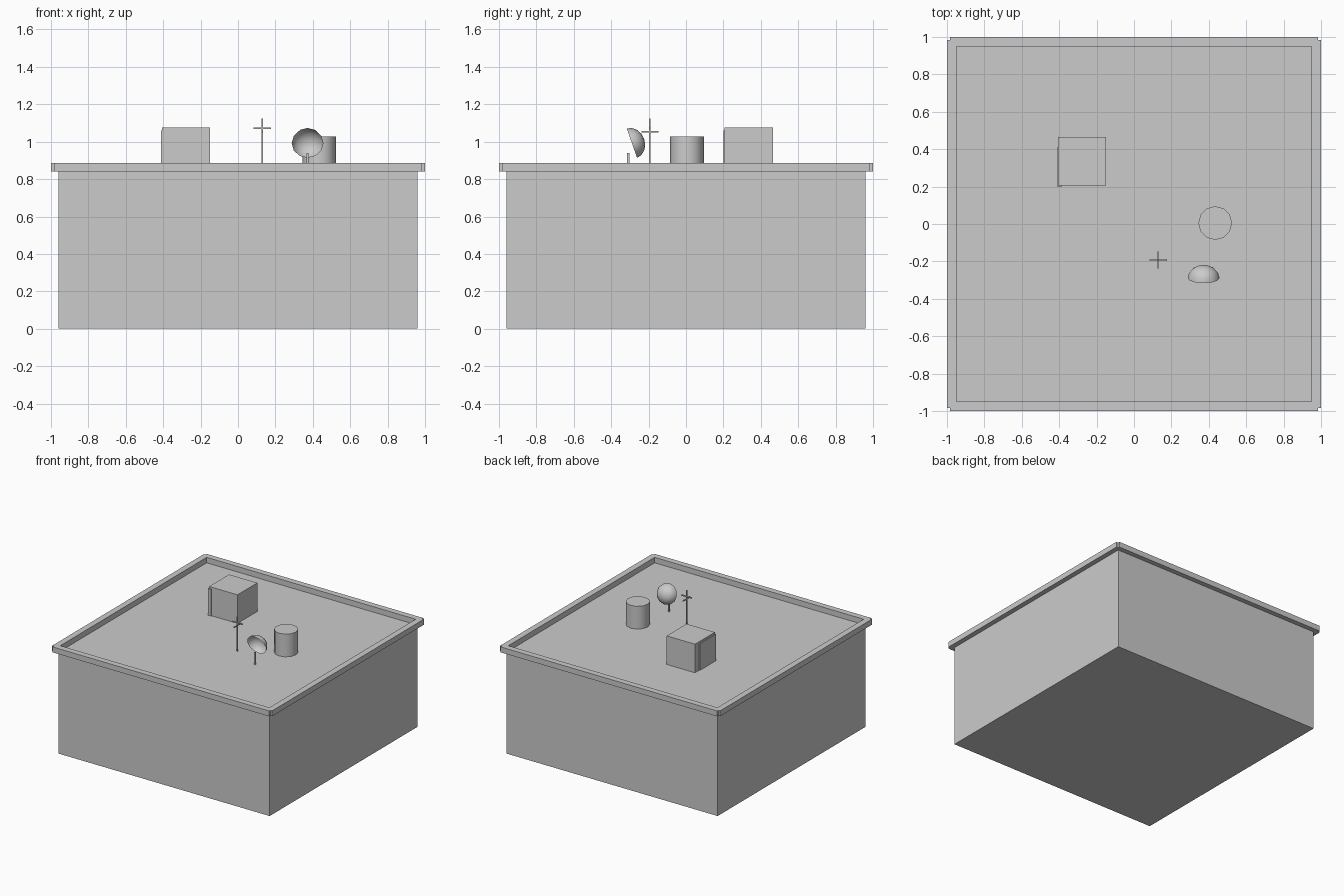
import bpy, bmesh, math
from mathutils import Matrix, Vector

if "Cube" in bpy.data.objects:
    bpy.data.objects.remove(bpy.data.objects["Cube"])

FLOOR = 0.84  # roof level


def finish(name, bm, smooth=False):
    bmesh.ops.recalc_face_normals(bm, faces=bm.faces)
    me = bpy.data.meshes.new(name)
    bm.to_mesh(me)
    bm.free()
    ob = bpy.data.objects.new(name, me)
    bpy.context.collection.objects.link(ob)
    if smooth:
        bpy.ops.object.select_all(action='DESELECT')
        bpy.context.view_layer.objects.active = ob
        ob.select_set(True)
        bpy.ops.object.shade_smooth_by_angle(angle=math.radians(40))
    return ob


def box(name, lo, hi):
    lo, hi = Vector(lo), Vector(hi)
    bm = bmesh.new()
    bmesh.ops.create_cube(bm, size=1, matrix=Matrix.Translation((lo + hi) / 2)
                          @ Matrix.Diagonal((*(hi - lo), 1)))
    return finish(name, bm)


# main building block
box("building_body", (-0.96, -0.96, 0), (0.96, 0.96, FLOOR))

# parapet: square ring with small notched outer corners
bm = bmesh.new()
n = 0.984
corner = [(1, n), (n, n), (n, 1)]
outer = [Matrix.Rotation(i * math.pi / 2, 3, 'Z') @ Vector((x, y, FLOOR))
         for i in range(4) for x, y in corner]
inner = [Vector((x, y, FLOOR)) for x, y in
         [(0.95, 0.95), (-0.95, 0.95), (-0.95, -0.95), (0.95, -0.95)]]
edges = []
for loop in (outer, inner):
    vs = [bm.verts.new(p) for p in loop]
    edges += [bm.edges.new((vs[i - 1], vs[i])) for i in range(len(vs))]
bmesh.ops.triangle_fill(bm, edges=edges, use_beauty=True, normal=(0, 0, 1))
ext = bmesh.ops.extrude_face_region(bm, geom=bm.faces[:], use_keep_orig=True)
bmesh.ops.translate(bm, vec=(0, 0, 0.045),
                    verts=[g for g in ext["geom"] if isinstance(g, bmesh.types.BMVert)])
finish("parapet", bm)

# rooftop hut with a thin door panel
box("roof_hut", (-0.407, 0.207, FLOOR), (-0.15, 0.465, 1.075))
box("hut_door", (-0.413, 0.20, FLOOR), (-0.385, 0.41, 1.06))

# water tank
bm = bmesh.new()
bmesh.ops.create_cone(bm, cap_ends=True, segments=12, radius1=0.09, radius2=0.09,
                      depth=0.187, matrix=Matrix.Translation((0.434, 0.005, FLOOR + 0.0935)))
finish("water_tank", bm, True)

# antenna mast and two crossed bars
t = 0.004
ax, ay = 0.13, -0.193
box("antenna_mast", (ax - t, ay - t, FLOOR), (ax + t, ay + t, 1.123))
box("antenna_bar_x", (ax - 0.046, ay - t, 1.068), (ax + 0.046, ay + t, 1.076))
box("antenna_bar_y", (ax - t, ay - 0.046, 1.048), (ax + t, ay + 0.046, 1.056))

# dish: open half-sphere facing front and slightly down
bm = bmesh.new()
bmesh.ops.create_uvsphere(bm, u_segments=12, v_segments=8, radius=1)
bmesh.ops.delete(bm, geom=[v for v in bm.verts if v.co.z < -0.01], context='VERTS')
axis = Vector((0, 0.944, 0.33)).to_track_quat('Z', 'Y').to_matrix().to_4x4()
bmesh.ops.transform(bm, verts=bm.verts, matrix=Matrix.Translation((0.372, -0.289, 0.992))
                    @ axis @ Matrix.Diagonal((0.085, 0.083, 0.069, 1)))
finish("dish", bm, True)
box("dish_post", (0.366, -0.315, FLOOR), (0.378, -0.303, 0.94))
